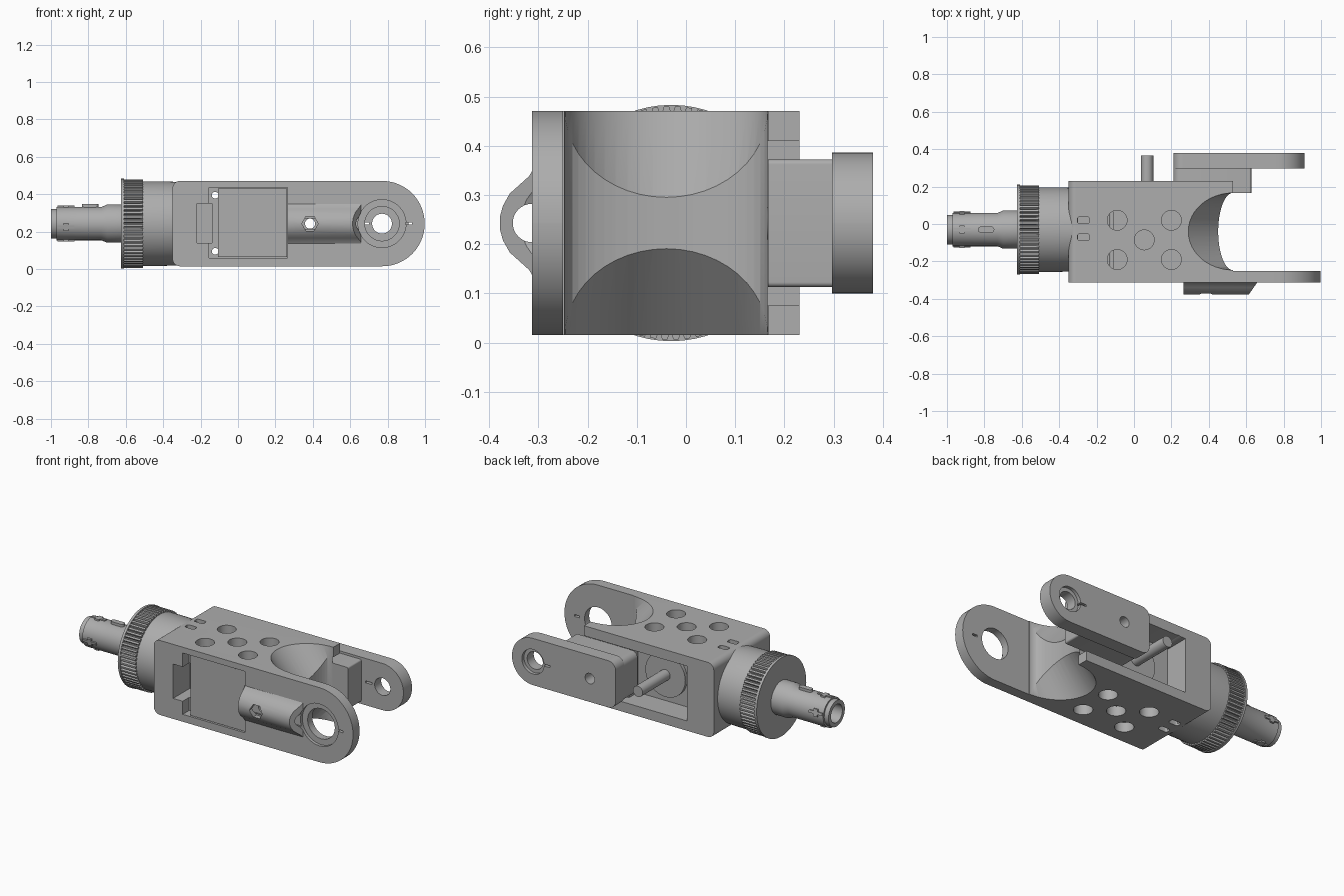
import bpy, bmesh
from math import sin, cos, pi
from mathutils import Vector, Matrix

cube = bpy.data.objects.get("Cube")
if cube:
    bpy.data.objects.remove(cube, do_unlink=True)

GREY = (0.42, 0.42, 0.42, 1)
mat = bpy.data.materials.new("matte grey")
mat.use_nodes = True
mat.diffuse_color = GREY
mat.node_tree.nodes["Principled BSDF"].inputs["Base Color"].default_value = GREY

CY, CZ = -0.03, 0.243      # main axis
JX = 0.77                  # joint pivot


def finish(name, bm):
    bmesh.ops.recalc_face_normals(bm, faces=bm.faces)
    me = bpy.data.meshes.new(name)
    bm.to_mesh(me)
    bm.free()
    me.materials.append(mat)
    ob = bpy.data.objects.new(name, me)
    bpy.context.collection.objects.link(ob)
    return ob


def loft(name, rings, bevel=0, caps=(0, 1)):
    """Skin closed rings of points; bevel rounds the rims of the chosen caps."""
    bm = bmesh.new()
    vs = [[bm.verts.new(p) for p in ring] for ring in rings]
    for a, b in zip(vs, vs[1:]):
        for i in range(len(a)):
            j = (i + 1) % len(a)
            bm.faces.new((a[i], a[j], b[j], b[i]))
    ends = [bm.faces.new(vs[0]), bm.faces.new(vs[-1])]
    if bevel:
        rim = [e for c in caps for e in ends[c].edges]
        bmesh.ops.bevel(bm, geom=rim, offset=bevel, segments=6, profile=0.5, affect='EDGES')
    return finish(name, bm)


def prism(name, pts, axis, a, b, **kw):
    """Extrude a 2D outline along an axis, from a to b."""
    put = {'x': lambda u, v, w: (w, u, v), 'y': lambda u, v, w: (u, w, v),
           'z': lambda u, v, w: (u, v, w)}[axis]
    return loft(name, [[put(u, v, w) for u, v in pts] for w in (a, b)], **kw)


def ellipse(u, v, ru, rv=None, n=48):
    return [(u + ru * cos(2 * pi * i / n), v + (rv or ru) * sin(2 * pi * i / n)) for i in range(n)]


def rounded(u0, u1, v0, v1, r_left, r_right, n=16):
    """Rectangle with its own corner radius at each end."""
    out = []
    for u, v, r, start in ((u1 - r_right, v0 + r_right, r_right, -pi / 2),
                           (u1 - r_right, v1 - r_right, r_right, 0),
                           (u0 + r_left, v1 - r_left, r_left, pi / 2),
                           (u0 + r_left, v0 + r_left, r_left, pi)):
        out += [(u + r * cos(start + pi / 2 * i / n), v + r * sin(start + pi / 2 * i / n))
                for i in range(n + 1)]
    return [p for i, p in enumerate(out) if (Vector(p) - Vector(out[i - 1])).length > 1e-4]


def box(name, x, y, z):
    return prism(name, [(x[0], z[0]), (x[1], z[0]), (x[1], z[1]), (x[0], z[1])], 'y', *y)


def lathe(name, profile, n=64):
    return loft(name, [[(x, CY + r * cos(2 * pi * i / n), CZ + r * sin(2 * pi * i / n))
                        for i in range(n)] for x, r in profile])


def cut(ob, *tools):
    bpy.context.view_layer.objects.active = ob
    for t in tools:
        m = ob.modifiers.new("cut", 'BOOLEAN')
        m.operation, m.solver, m.object = 'DIFFERENCE', 'EXACT', t
        bpy.ops.object.modifier_apply(modifier=m.name)
        bpy.data.objects.remove(t, do_unlink=True)


def bore(x, r, y0, y1, z=CZ, n=48):
    return prism("bore", ellipse(x, z, r, n=n), 'y', y0, y1)


# Housing and front fork arm from one rounded outline
body = prism("housing", rounded(-0.35, 0.998, 0.015, 0.471, 0.04, 0.227), 'y',
             -0.313, 0.231, bevel=0.04)
cut(body, box("end_cut", (0.53, 1.2), (-0.25, 0.5), (-0.1, 0.6)))

# Hollow nose: shallow upright wall plus a slanted scoop above and below
cut(body, prism("nose_wall", ellipse(0.53, -0.04, 0.08, 0.207), 'z', -0.1, 0.6))
for s in (1, -1):
    rings = [[(x, y, CZ + s * h) for x, y in ellipse(0.53 + (0.228 - h) * 0.91, -0.04, 0.24, 0.206)]
             for h in (0.01, 0.3)]
    cut(body, loft("scoop", rings))

# Rear pocket, and the slot for the rear arm
cut(body, box("pocket", (-0.17, 0.27), (0.08, 0.4), (0.075, 0.41)),
    box("slot", (0.2, 0.7), (0.166, 0.4), (0.075, 0.41)))

# Front window with cable slot
cut(body, box("window", (-0.155, 0.265), (-0.4, -0.25), (0.06, 0.435)),
    box("cable_slot", (-0.22, -0.14), (-0.4, -0.15), (0.14, 0.35)))
for z in (0.095, 0.395):
    cut(body, bore(-0.122, 0.018, -0.4, 0.4, z, 16))

# Vent holes and slots on the top and bottom
for z0, z1 in ((0.41, 0.6), (-0.1, 0.075)):
    for x, y in ((-0.09, 0.02), (0.2, 0.02), (-0.09, -0.19), (0.2, -0.19), (0.055, -0.085)):
        cut(body, prism("vent", ellipse(x, y, 0.053, n=32), 'z', z0, z1))
    for y in (0.02, -0.07):
        cut(body, prism("vent_slot", rounded(-0.302, -0.238, y - 0.018, y + 0.018, 0.012, 0.012, 4),
                        'z', z0, z1))

# Front joint bore, index notch and cross pin hole
cut(body, bore(JX, 0.128, -0.4, -0.295), bore(JX, 0.092, -0.4, -0.2),
    box("notch", (0.895, 0.93), (-0.4, -0.2), (CZ - 0.006, CZ + 0.006)),
    bore(0.385, 0.027, -0.4, 0.4, n=24))

# Window cover
box("window_cover", (-0.108, 0.261), (-0.252, -0.306), (0.064, 0.431))

# Cable tunnel on the front arm, with a hex pocket
half = [(0.115, -0.004), (0.095, 0.008), (0.077, 0.028), (0.06, 0.047), (0.035, 0.061), (0.013, 0.067)]
bell = half + [(-u, d) for u, d in reversed(half)]
tunnel = loft("cable_tunnel", [[(x - k * d, -0.311 - d, CZ + u) for u, d in bell]
                               for x, k in ((0.265, 0), (0.66, 0.7))])
cut(tunnel, prism("tunnel_bore", ellipse(-0.313, CZ, 0.039, n=32), 'x', 0.2, 0.7),
    bore(0.385, 0.044, -0.45, -0.34, n=6), bore(JX, 0.128, -0.45, -0.2))

# Rear arm: rounded plate with a thicker foot
arm = prism("rear_arm", rounded(0.21, 0.912, 0.1, 0.386, 0.05, 0.142), 'y', 0.297, 0.38,
            bevel=0.03, caps=(1,))
foot = prism("rear_arm_foot", rounded(0.21, 0.627, 0.113, 0.372, 0.04, 0.01, 6), 'y', 0.167, 0.299)
cut(arm, bore(JX, 0.053, 0.2, 0.5), bore(JX, 0.075, 0.36, 0.5),
    box("notch", (0.655, 0.7), (0.2, 0.5), (CZ - 0.006, CZ + 0.006)))
for ob in (arm, foot):
    cut(ob, bore(0.385, 0.032, 0.1, 0.5, n=24))

# Drive disc and post in the rear pocket
prism("drive_disc", ellipse(0.07, CZ, 0.135), 'y', 0.07, 0.1)
prism("drive_post", ellipse(0.07, CZ, 0.033, n=24), 'y', 0.08, 0.366)

# Collar, ribbed ring and flange
lathe("collar", [(-0.52, 0.226), (-0.4, 0.226), (-0.3, 0.222)])
TEETH = 64
ribs = []
for i in range(TEETH):
    for f, r in ((0, 0.224), (0.2, 0.237), (0.65, 0.237), (0.85, 0.224)):
        a = 2 * pi * (i + f) / TEETH
        ribs.append((CY + r * cos(a), CZ + r * sin(a)))
prism("ribbed_ring", ribs, 'x', -0.612, -0.508)
lathe("flange", [(-0.625, 0.24), (-0.61, 0.24)])

# Shaft with a hollow tip
lathe("shaft", [(-0.62, 0.102), (-0.7, 0.102), (-0.73, 0.089), (-0.97, 0.089), (-0.97, 0.079),
                (-0.999, 0.079), (-0.999, 0.055), (-0.88, 0.055)])
prism("shaft_key", rounded(-0.835, -0.747, CY - 0.016, CY + 0.016, 0.015, 0.015, 5), 'z', 0.3, 0.347)
for k in range(4):
    turn = (Matrix.Translation((0, CY, CZ)) @ Matrix.Rotation(k * pi / 2 + 0.2 * (k % 2), 4, 'X'))
    for hx, hy in ((0.045, 0.008), (0.014, 0.022)):
        lug = prism("shaft_lug", [(-0.92 - hx, -hy), (-0.92 + hx, -hy), (-0.92 + hx, hy), (-0.92 - hx, hy)],
                    'z', 0.07, 0.096)
        lug.data.transform(turn)

# Smooth shading with crisp edges
for ob in list(bpy.context.collection.objects):
    if ob.type == 'MESH' and mat.name in ob.data.materials:
        bpy.ops.object.select_all(action='DESELECT')
        ob.select_set(True)
        bpy.context.view_layer.objects.active = ob
        bpy.ops.object.shade_smooth_by_angle(angle=0.6)
